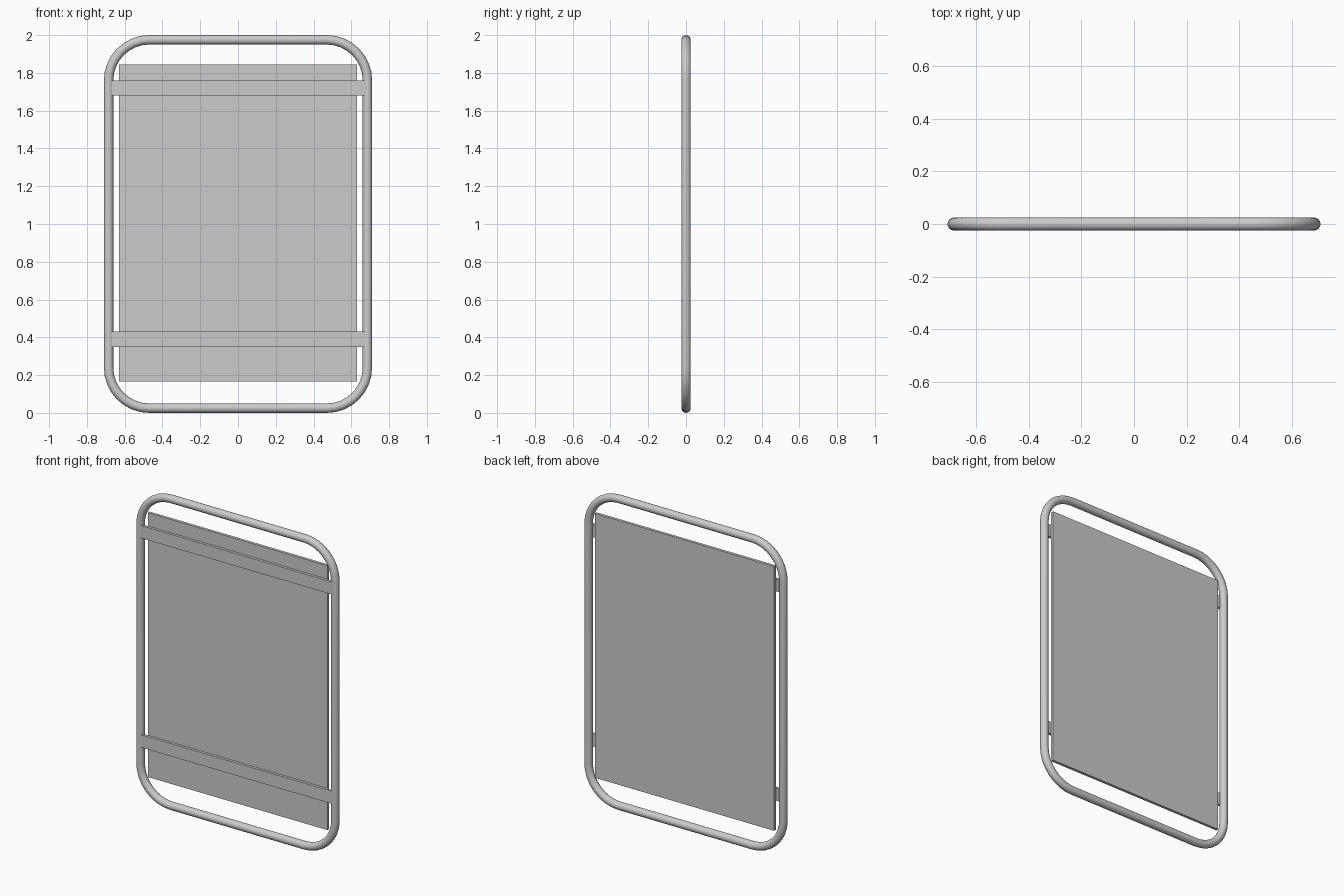
import bpy, bmesh
from math import cos, sin, pi, radians

cube = bpy.data.objects.get("Cube")
if cube:
    bpy.data.objects.remove(cube, do_unlink=True)

HALF_WIDTH, HEIGHT = 0.71, 2.0
TUBE_R, BEND_R = 0.025, 0.215
BEND_STEPS, TUBE_SIDES = 8, 16

metal = bpy.data.materials.new("light_grey_metal")
metal.use_nodes = True
grey = (0.6, 0.6, 0.6, 1)
metal.diffuse_color = grey
metal.node_tree.nodes["Principled BSDF"].inputs["Base Color"].default_value = grey


def add_object(name, bm):
    bmesh.ops.recalc_face_normals(bm, faces=bm.faces)
    mesh = bpy.data.meshes.new(name)
    bm.to_mesh(mesh)
    bm.free()
    mesh.materials.append(metal)
    obj = bpy.data.objects.new(name, mesh)
    bpy.context.collection.objects.link(obj)
    return obj


def add_box(name, low, high):
    bm = bmesh.new()
    bmesh.ops.create_cube(bm, size=1)
    for v in bm.verts:
        for i in range(3):
            v.co[i] = low[i] if v.co[i] < 0 else high[i]
    return add_object(name, bm)


# Round tube bent into a closed rectangle with rounded corners
bm = bmesh.new()
rings = []
inset = TUBE_R + BEND_R
for corner, (sx, sz) in enumerate([(1, 1), (-1, 1), (-1, -1), (1, -1)]):
    cx = sx * (HALF_WIDTH - inset)
    cz = HEIGHT / 2 + sz * (HEIGHT / 2 - inset)
    for step in range(BEND_STEPS + 1):
        a = (corner + step / BEND_STEPS) * pi / 2
        ring = []
        for k in range(TUBE_SIDES):
            t = 2 * pi * k / TUBE_SIDES
            r = BEND_R + TUBE_R * cos(t)
            ring.append(bm.verts.new((cx + r * cos(a), TUBE_R * sin(t), cz + r * sin(a))))
        rings.append(ring)
for i, ring in enumerate(rings):
    after = rings[(i + 1) % len(rings)]
    for k in range(TUBE_SIDES):
        n = (k + 1) % TUBE_SIDES
        bm.faces.new((ring[k], ring[n], after[n], after[k]))
frame = add_object("tube_frame", bm)
bpy.ops.object.select_all(action="DESELECT")
frame.select_set(True)
bpy.context.view_layer.objects.active = frame
bpy.ops.object.shade_smooth_by_angle(angle=radians(40))

# Flat sheet inside the frame
add_box("panel", (-0.63, -0.003, 0.165), (0.63, 0.015, 1.845))

# Two crossbars on the front of the sheet, ending in the tube
for name, z in (("lower_crossbar", 0.35), ("upper_crossbar", 1.68)):
    add_box(name, (-0.67, -0.02, z), (0.67, -0.003, z + 0.08))
